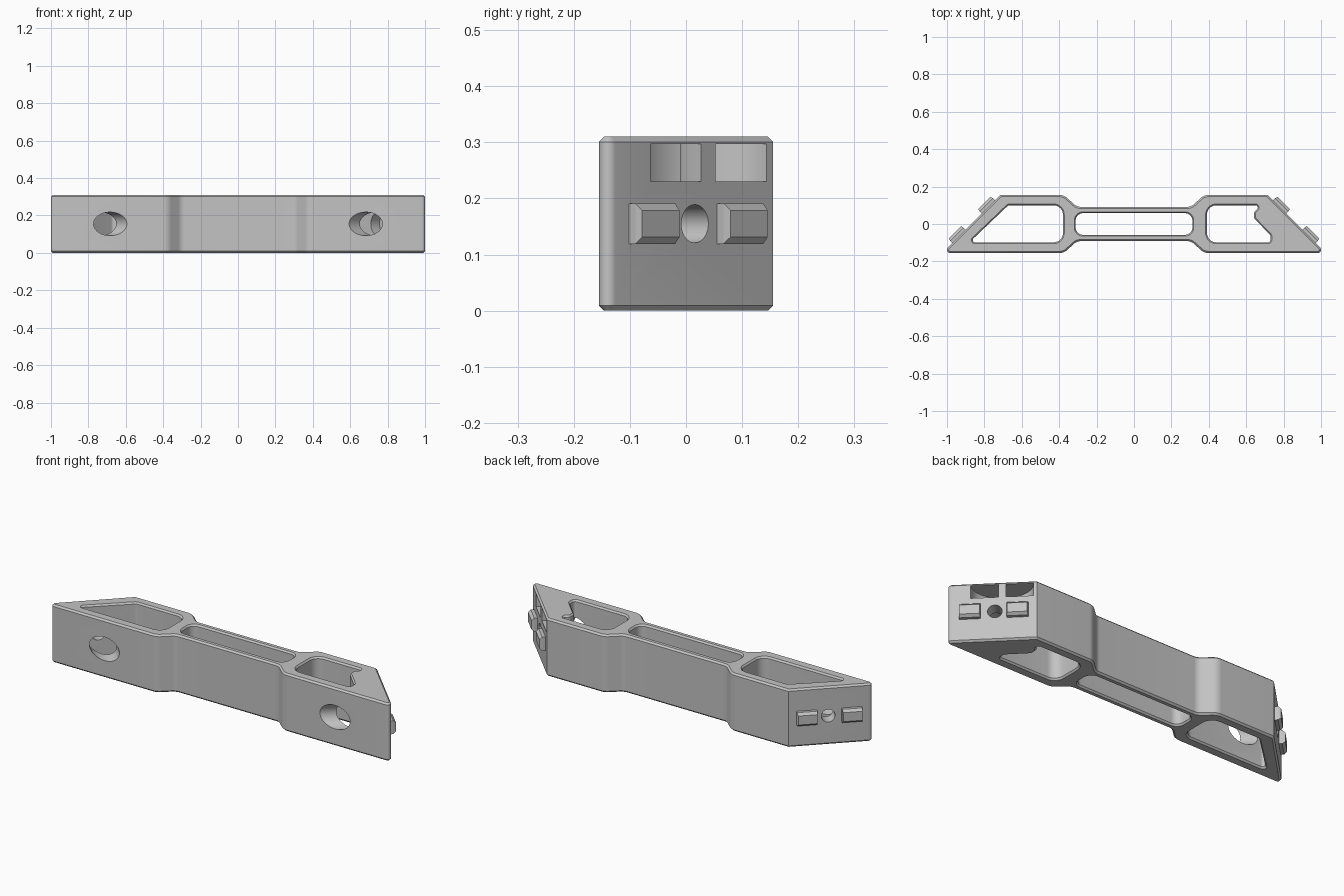
import bpy, bmesh, math
from mathutils import Vector

cube = bpy.data.objects.get("Cube")
if cube:
    bpy.data.objects.remove(cube, do_unlink=True)

HEIGHT, CHAMFER = 0.31, 0.009
MID = HEIGHT / 2

grey = bpy.data.materials.new("plain_grey")
grey.use_nodes = True
COLOUR = (0.55, 0.55, 0.55, 1)
grey.diffuse_color = COLOUR
grey.node_tree.nodes["Principled BSDF"].inputs["Base Color"].default_value = COLOUR


def make_object(name, bm):
    bmesh.ops.recalc_face_normals(bm, faces=bm.faces)
    mesh = bpy.data.meshes.new(name)
    bm.to_mesh(mesh)
    bm.free()
    mesh.materials.append(grey)
    obj = bpy.data.objects.new(name, mesh)
    bpy.context.scene.collection.objects.link(obj)
    return obj


def loft(name, rings):
    """Closed solid through rings with equal point counts."""
    bm = bmesh.new()
    rows = [[bm.verts.new(p) for p in ring] for ring in rings]
    n = len(rows[0])
    for low, high in zip(rows, rows[1:]):
        for i in range(n):
            j = (i + 1) % n
            bm.faces.new((low[i], low[j], high[j], high[i]))
    bm.faces.new(rows[0])
    bm.faces.new(rows[-1])
    return make_object(name, bm)


def rounded(corners, steps=8):
    """Round each (x, y, radius) corner of a counter-clockwise outline."""
    pts = [Vector((x, y, 0)) for x, y, r in corners]
    out = []
    for i, (x, y, r) in enumerate(corners):
        p, before, after = pts[i], pts[i - 1], pts[(i + 1) % len(pts)]
        if r == 0:
            out.append(p)
            continue
        a, b = before - p, after - p
        half = a.angle(b) / 2
        t = min(r / math.tan(half), 0.48 * min(a.length, b.length))
        r = t * math.tan(half)
        a.normalize()
        b.normalize()
        centre = p + (a + b).normalized() * (r / math.sin(half))
        start = (p + a * t - centre).normalized()
        end = (p + b * t - centre).normalized()
        out += [centre + start.slerp(end, k / steps) * r for k in range(steps + 1)]
    return out


def offset(outline, d):
    out = []
    for i, p in enumerate(outline):
        e1 = (p - outline[i - 1]).normalized()
        e2 = (outline[(i + 1) % len(outline)] - p).normalized()
        n1, n2 = Vector((e1.y, -e1.x, 0)), Vector((e2.y, -e2.x, 0))
        out.append(p + (n1 + n2) * (d / (1 + n1.dot(n2))))
    return out


def layers(outline, levels):
    return [[p + Vector((0, 0, z)) for p in offset(outline, d)] for z, d in levels]


def cut(target, cutter):
    mod = target.modifiers.new("cut", "BOOLEAN")
    mod.operation, mod.solver, mod.object = "DIFFERENCE", "EXACT", cutter
    graph = bpy.context.evaluated_depsgraph_get()
    mesh = bpy.data.meshes.new_from_object(target.evaluated_get(graph))
    target.modifiers.clear()
    target.data = mesh
    bpy.data.objects.remove(cutter, do_unlink=True)


# Body: bar with slanted ends and a narrow waist
quarter = [(0.305, -0.092, 0.05), (0.375, -0.155, 0.06), (1.024, -0.155, 0.017),
           (0.715, 0.155, 0), (0.375, 0.155, 0.06), (0.305, 0.092, 0.05)]
outline = rounded(quarter + [(-x, y, r) for x, y, r in reversed(quarter)])
body = loft("body", layers(outline, [
    (0, -CHAMFER), (CHAMFER, 0), (HEIGHT - CHAMFER, 0), (HEIGHT, -CHAMFER)]))

# Windows through the body, with chamfered rims
middle_window = [(-0.312, -0.058, 0.04), (0.312, -0.058, 0.04),
                 (0.312, 0.058, 0.04), (-0.312, 0.058, 0.04)]
plain_window = [(-0.88, -0.098, 0.012), (-0.38, -0.098, 0.05),
                (-0.38, 0.1, 0.05), (-0.672, 0.1, 0.02)]
thick_wall_window = [(0.39, -0.098, 0.05), (0.73, -0.098, 0.015), (0.73, -0.06, 0.02),
                     (0.642, 0.03, 0.02), (0.642, 0.065, 0.02), (0.665, 0.085, 0.01),
                     (0.655, 0.1, 0.008), (0.39, 0.1, 0.05)]
for corners in (middle_window, plain_window, thick_wall_window):
    cut(body, loft("window_cutter", layers(rounded(corners), [
        (-CHAMFER, 0.8 * CHAMFER), (0, 0.8 * CHAMFER), (CHAMFER, 0),
        (HEIGHT - CHAMFER, 0), (HEIGHT, 0.8 * CHAMFER),
        (HEIGHT + CHAMFER, 0.8 * CHAMFER)])))


def on_slope(side, y, along=0, out=0, z=0):
    """Point on a slanted end: along runs to the back, out leaves the face."""
    c = math.sqrt(0.5)
    return Vector((side * (0.87 - y - along * c + out * c), y + (along + out) * c, z))


def bore(side, radius, start, stop):
    a = on_slope(side, 0.016, 0, start, MID)
    b = on_slope(side, 0.016, 0, stop, MID)
    axis = b - a
    u = axis.cross(Vector((0, 0, 1))).normalized()
    ring = [u * math.cos(t) * radius + Vector((0, 0, math.sin(t) * radius))
            for t in (math.tau * k / 40 for k in range(40))]
    cut(body, loft("bore_cutter", [[a + p for p in ring], [b + p for p in ring]]))


# Screw holes with wide access holes through the front wall
for side in (-1, 1):
    bore(side, 0.034, 0.03, -0.2)
    bore(side, 0.063, -0.075, -0.4)

# Curved strap tunnel linking two openings on the left end
def arch(half_width, depth):
    ends = [(half_width, 0.03), (-half_width, 0.03)]
    arc = [(half_width * math.cos(t), -depth * math.sin(t))
           for t in (math.pi * k / 24 for k in range(25))]
    return [ends[0]] + arc + [ends[1]]


section = arch(0.146, 0.13) + arch(0.018, 0.07)[::-1]
cut(body, loft("tunnel_cutter", [[on_slope(1, 0.04, s, o, z) for s, o in section]
                                 for z in (0.23, 0.297)]))

# Locating pegs on both slanted ends
for side, end in ((-1, "right"), (1, "left")):
    for y, place in ((-0.066, "front"), (0.091, "back")):
        rings = []
        for out, half_len, half_z in ((-0.005, 0.05, 0.036), (0.016, 0.05, 0.036),
                                      (0.03, 0.047, 0.024)):
            rings.append([on_slope(side, y, s * half_len, out, MID + k * half_z)
                          for s, k in ((-1, -1), (1, -1), (1, 1), (-1, 1))])
        loft(f"{end}_{place}_peg", rings)

# Smooth the rounded walls, keep hard edges
bpy.ops.object.select_all(action="DESELECT")
body.select_set(True)
bpy.context.view_layer.objects.active = body
bpy.ops.object.shade_smooth_by_angle(angle=math.radians(30))
